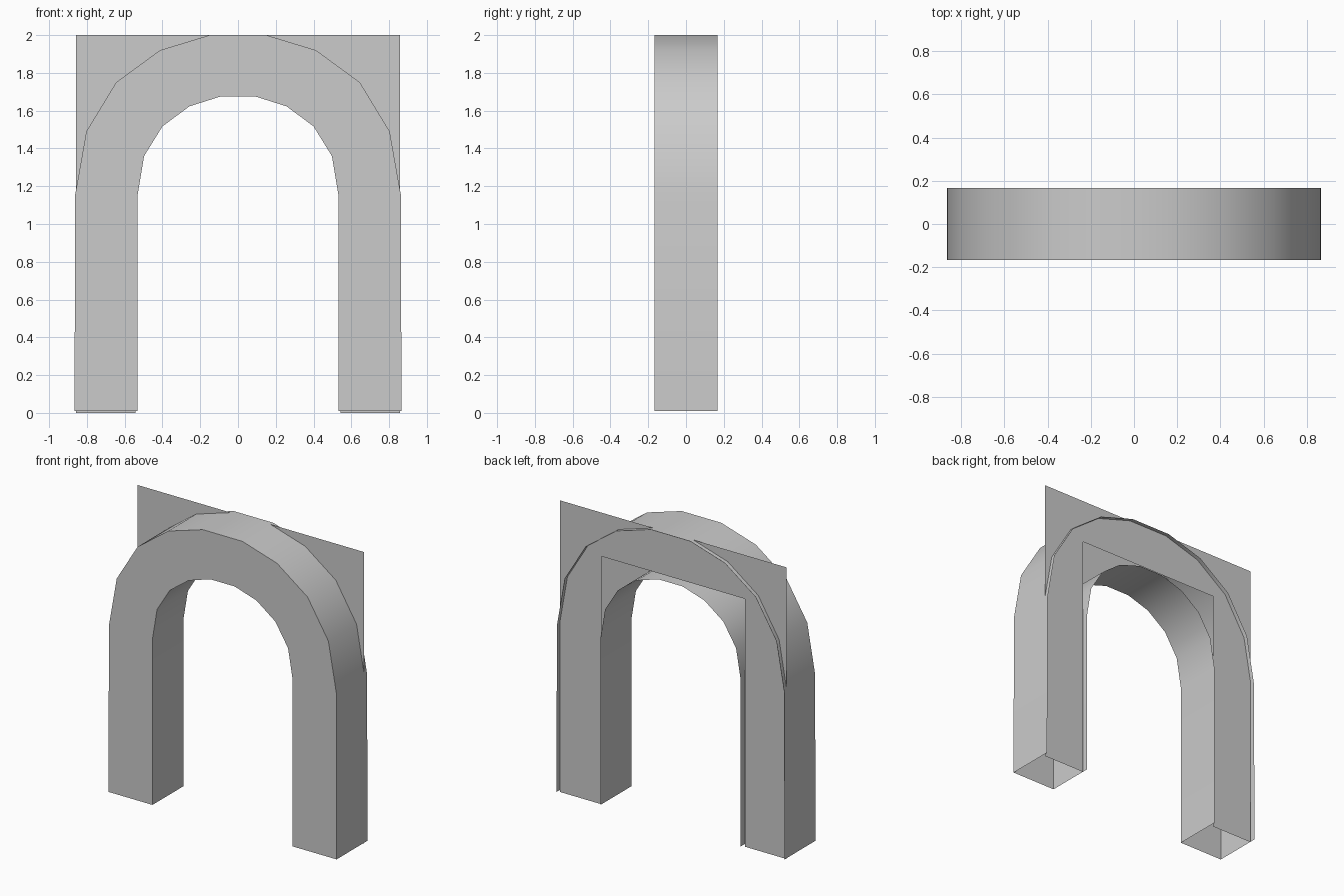
import bpy, bmesh

if "Cube" in bpy.data.objects:
    bpy.data.objects.remove(bpy.data.objects["Cube"])

Y_FRONT, Y_BACK, Y_PANEL = -0.167, 0.167, 0.138

# Right-hand half profiles (x, z), from the foot up to the crown
OUTER = [(0.865, 0.01), (0.863, 1.15), (0.803, 1.49), (0.645, 1.75), (0.413, 1.92), (0.15, 2.0)]
INNER = [(0.532, 0.01), (0.532, 1.15), (0.497, 1.36), (0.40, 1.517), (0.257, 1.623), (0.092, 1.675)]
PANEL_OUTER = [(0.858, 0.0), (0.858, 2.0)]
PANEL_INNER = [(0.543, 0.0), (0.543, 1.70)]


def full(half):
    """Complete a half profile by mirroring it across x = 0."""
    return half + [(-x, z) for x, z in reversed(half)]


def strip(bm, a, b):
    """Bridge two open rows of vertices with quads."""
    for i in range(len(a) - 1):
        bm.faces.new((a[i], a[i + 1], b[i + 1], b[i]))


def row(bm, half, y):
    return [bm.verts.new((x, y, z)) for x, z in full(half)]


def finish(bm, name):
    mesh = bpy.data.meshes.new(name)
    bm.to_mesh(mesh)
    bm.free()
    obj = bpy.data.objects.new(name, mesh)
    bpy.context.collection.objects.link(obj)
    return obj


# Arch shell: front face, outer wall and inner wall, open at back and feet
bm = bmesh.new()
outer_front, inner_front = row(bm, OUTER, Y_FRONT), row(bm, INNER, Y_FRONT)
outer_back, inner_back = row(bm, OUTER, Y_BACK), row(bm, INNER, Y_BACK)
strip(bm, inner_front, outer_front)
strip(bm, outer_front, outer_back)
strip(bm, inner_back, inner_front)
bmesh.ops.recalc_face_normals(bm, faces=bm.faces)
front = next(f for f in bm.faces if abs(f.normal.y) > 0.9)
if front.normal.y > 0:
    bmesh.ops.reverse_faces(bm, faces=bm.faces)
arch = finish(bm, "arch_shell")
bpy.context.view_layer.objects.active = arch
arch.select_set(True)
bpy.ops.object.shade_smooth_by_angle()

# Thin square-headed panel set just inside the open back
bm = bmesh.new()
strip(bm, row(bm, PANEL_OUTER, Y_PANEL), row(bm, PANEL_INNER, Y_PANEL))
bm.normal_update()
for f in bm.faces:
    if f.normal.y < 0:
        f.normal_flip()
finish(bm, "back_panel")
